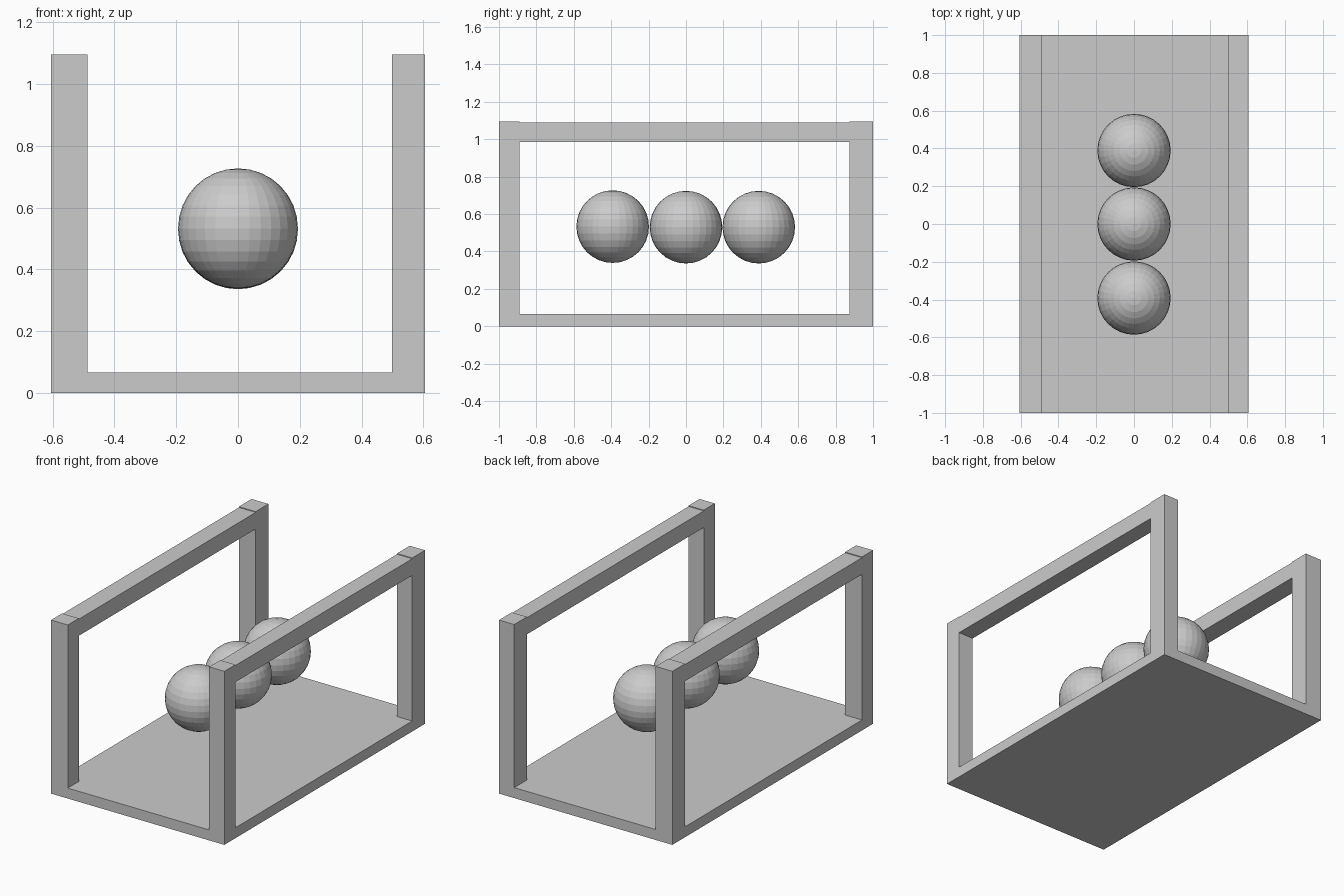
import bpy

if "Cube" in bpy.data.objects:
    bpy.data.objects.remove(bpy.data.objects["Cube"])

grey = bpy.data.materials.new("plain grey")
grey.diffuse_color = (0.6, 0.6, 0.6, 1)
grey.use_nodes = True
grey.node_tree.nodes["Principled BSDF"].inputs["Base Color"].default_value = grey.diffuse_color


def box(name, x, y, z):
    """Box from (min, max) ranges on each axis."""
    bpy.ops.mesh.primitive_cube_add(size=1, location=[sum(r) / 2 for r in (x, y, z)])
    ob = bpy.context.object
    ob.name = name
    ob.scale = [r[1] - r[0] for r in (x, y, z)]
    bpy.ops.object.transform_apply(location=False, rotation=False, scale=True)
    ob.data.materials.append(grey)


def ball(name, y, z):
    bpy.ops.mesh.primitive_uv_sphere_add(segments=32, ring_count=16, radius=0.194,
                                         location=(0, y, z))
    ob = bpy.context.object
    ob.name = name
    ob.data.materials.append(grey)


# Base plate
base_top = 0.066
box("base_plate", (-0.605, 0.605), (-1, 1), (0, base_top))

# Side frames: two posts, slightly taller than the rail between them
front_y, back_y = -0.89, 0.873
for side, x in (("left", (-0.605, -0.488)), ("right", (0.499, 0.605))):
    box(side + "_front_post", x, (-1, front_y), (base_top, 1.095))
    box(side + "_back_post", x, (back_y, 1), (base_top, 1.095))
    box(side + "_top_rail", x, (front_y, back_y), (0.985, 1.09))

# Row of faceted hanging balls
ball("front_ball", -0.392, 0.533)
ball("middle_ball", 0, 0.53)
ball("back_ball", 0.389, 0.53)
